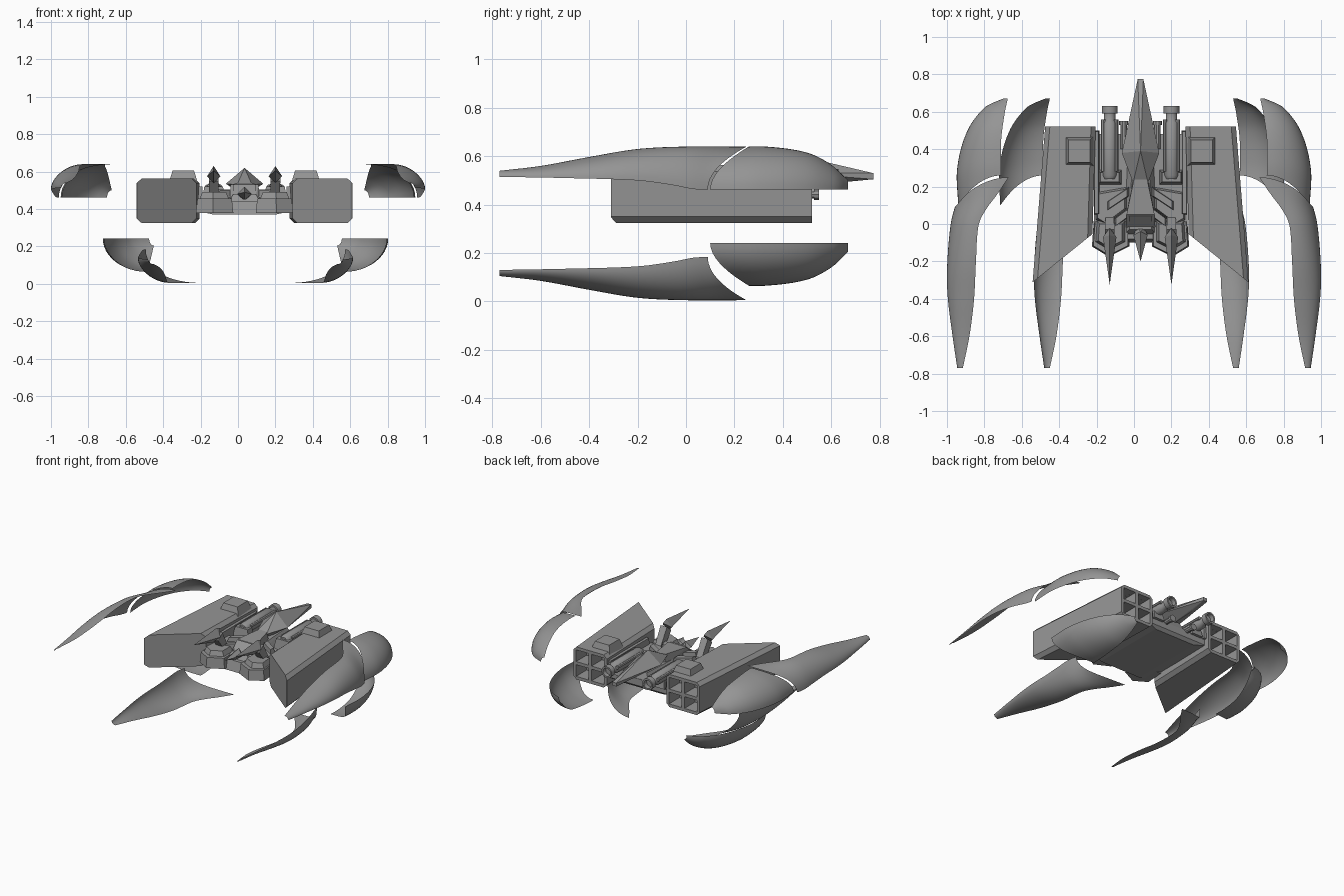
import bpy, bmesh
from math import sin, cos, pi, radians
from mathutils import Matrix

cube = bpy.data.objects.get("Cube")
if cube:
    bpy.data.objects.remove(cube, do_unlink=True)

grey = bpy.data.materials.new("hull grey")
grey.use_nodes = True
colour = (0.3, 0.3, 0.3, 1)
grey.diffuse_color = colour
grey.node_tree.nodes["Principled BSDF"].inputs["Base Color"].default_value = colour

CX = 0.035  # centre line of the body
SIDES = (("left", 1), ("right", -1))


def finish(name, bm, smooth=False):
    bmesh.ops.recalc_face_normals(bm, faces=bm.faces)
    mesh = bpy.data.meshes.new(name)
    bm.to_mesh(mesh)
    bm.free()
    mesh.materials.append(grey)
    obj = bpy.data.objects.new(name, mesh)
    bpy.context.collection.objects.link(obj)
    bpy.ops.object.select_all(action="DESELECT")
    obj.select_set(True)
    bpy.context.view_layer.objects.active = obj
    if smooth:
        bpy.ops.object.shade_smooth_by_angle(angle=radians(35))
    return obj


def hull(name, points, side=1):
    """Faceted solid around a few points, relative to the centre line."""
    bm = bmesh.new()
    for x, y, z in points:
        bm.verts.new((CX + side * x, y, z))
    bmesh.ops.convex_hull(bm, input=bm.verts)
    bmesh.ops.dissolve_limit(bm, angle_limit=0.01, verts=bm.verts, edges=bm.edges)
    return finish(name, bm)


def both(name, points):
    for label, side in SIDES:
        hull(label + "_" + name, points, side)


def pair(*points):
    return [(s * x, y, z) for x, y, z in points for s in (1, -1)]


def block(x, y, z, inset=0.0):
    """Corner points of a box whose top is drawn in by inset."""
    pts = [(a, b, z[0]) for a in x for b in y]
    return pts + [(a, b, z[1]) for a in (x[0] + inset, x[1] - inset)
                  for b in (y[0] + inset, y[1] - inset)]


def slab(outline, z0, z1, shrink=1.0):
    cx = sum(p[0] for p in outline) / len(outline)
    cy = sum(p[1] for p in outline) / len(outline)
    return [(x, y, z0) for x, y in outline] + [
        (cx + (x - cx) * shrink, cy + (y - cy) * shrink, z1) for x, y in outline]


def tube(name, x, z, profile, sides=12):
    """Lathe a (y, radius) profile about an axis along y."""
    bm = bmesh.new()
    rings = [[bm.verts.new((CX + x + r * cos(2 * pi * i / sides), y,
                            z + r * sin(2 * pi * i / sides)))
              for i in range(sides)] for y, r in profile]
    for a, b in zip(rings, rings[1:]):
        for i in range(sides):
            j = (i + 1) % sides
            bm.faces.new((a[i], a[j], b[j], b[i]))
    bm.faces.new(rings[0])
    bm.faces.new(rings[-1])
    return finish(name, bm, True)


def curve(table, y):
    """Smooth curve through (y, value) pairs."""
    n = len(table)
    slope = []
    for i in range(n):
        a, b = table[max(i - 1, 0)], table[min(i + 1, n - 1)]
        slope.append((b[1] - a[1]) / (b[0] - a[0]))
    y = min(max(y, table[0][0]), table[-1][0])
    i = max(k for k in range(n - 1) if table[k][0] <= y)
    (y0, v0), (y1, v1) = table[i], table[i + 1]
    h = y1 - y0
    t = (y - y0) / h
    return (v0 * (1 + 2 * t) * (1 - t) ** 2 + slope[i] * h * t * (1 - t) ** 2
            + v1 * t * t * (3 - 2 * t) - slope[i + 1] * h * t * t * (1 - t))


# Curved outer armour: inner edge x, outer edge x, top z and lower edge z along y
FANG = dict(
    inner=[(-.77, .915), (-.6, .88), (-.4, .855), (-.2, .845), (0, .83), (.08, .79), (.16, .73), (.25, .67)],
    outer=[(-.77, .945), (-.6, .97), (-.4, .995), (-.25, 1), (0, .98), (.12, .95)],
    top=[(-.77, .54), (-.6, .56), (-.4, .597), (-.2, .63), (0, .64), (.25, .64)],
    low=[(-.77, .515), (-.5, .51), (-.2, .5), (-.05, .48), (.04, .463), (.12, .463)])
COVER = dict(
    inner=[(.1, .7), (.27, .71), (.45, .71), (.6, .69), (.67, .675)],
    outer=[(.1, .94), (.3, .945), (.5, .89), (.63, .79), (.67, .7)],
    top=[(.1, .63), (.2, .637), (.33, .64), (.5, .615), (.6, .565), (.67, .5)],
    low=[(.1, .463), (.67, .463)])


def armour(name, shape, is_fang, side, lower):
    bm = bmesh.new()
    rows, cols = 28, 12
    grid = []
    for i in range(rows + 1):
        row = []
        for j in range(cols + 1):
            a = j / cols * pi / 2
            cut = 0.1 + 0.16 * cos(a) ** 2
            t = i / rows
            y = -.77 + (cut - .01 + .77) * t if is_fang else cut + (.67 - cut) * t
            xi, xo, top, low = (curve(shape[k], y) for k in ("inner", "outer", "top", "low"))
            x = xi + (xo - xi) * sin(a)
            z = low + (top - low) * cos(a)
            if lower:
                x -= 0.425 if is_fang else 0.185
                z = (0.645 if is_fang else 0.705) - z
            row.append(bm.verts.new((side * x + (0.04 if lower else 0), y, z)))
        grid.append(row)
    for a, b in zip(grid, grid[1:]):
        for j in range(cols):
            bm.faces.new((a[j], a[j + 1], b[j + 1], b[j]))
    finish(name, bm, True)


for label, side in SIDES:
    for level in ("upper", "lower"):
        armour(f"{label}_{level}_fang", FANG, True, side, level == "lower")
        armour(f"{label}_{level}_cover", COVER, False, side, level == "lower")

# Side pods: chamfered, cut on the diagonal in front, four launch cells behind
C, LOW, HIGH = 0.025, 0.325, 0.563
for label, side in SIDES:
    pts = []
    for y, a, b in ((.52, .24, .51), (-.31, .265, .577)):
        for x, c in ((a, C), (b, -C)):
            pts += [(x + c, y, LOW), (x, y, LOW + C), (x, y, HIGH - C), (x + c, y, HIGH)]
    pod = hull(label + "_pod", pts, side)
    bm = bmesh.new()
    bm.from_mesh(pod.data)
    cut = bmesh.ops.bisect_plane(bm, geom=bm.verts[:] + bm.edges[:] + bm.faces[:],
                                 plane_co=(CX + side * .265, -.06, 0),
                                 plane_no=(-side * .25, -.31, 0), clear_outer=True)
    bmesh.ops.contextual_create(bm, geom=[g for g in cut["geom_cut"] if isinstance(g, bmesh.types.BMEdge)])
    bmesh.ops.recalc_face_normals(bm, faces=bm.faces)
    bm.to_mesh(pod.data)
    bm.free()
    bm = bmesh.new()
    for x in (.313, .437):
        for z in (.39, .498):
            place = Matrix.Translation((CX + side * x, .5, z)) @ Matrix.Diagonal((.1, .2, .085, 1))
            bmesh.ops.create_cube(bm, size=1, matrix=place)
    cutter = finish("cell_cutter", bm)
    cutter.hide_render = True
    mod = pod.modifiers.new("cells", "BOOLEAN")
    mod.operation, mod.object, mod.solver = "DIFFERENCE", cutter, "EXACT"
    bpy.context.view_layer.objects.active = pod
    bpy.ops.object.modifier_apply(modifier=mod.name)
    bpy.data.objects.remove(cutter, do_unlink=True)
both("pod_block", block((.25, .405), (.31, .47), (.54, .605), .02))

# Central hull and rear deck
hull("belly", pair((.165, -.1, .37), (.165, .46, .37), (.25, -.08, .39), (.25, .48, .39),
                   (.25, -.08, .44), (.25, .48, .44)))
hull("spine", pair((.09, -.06, .43), (.07, .48, .43), (.06, -.03, .48), (.04, .46, .49)))
hull("cockpit", pair((.08, -.03, .44), (.075, .05, .53), (.035, .24, .54), (.04, .25, .45), (.06, -.02, .47)))
hull("cockpit_visor", pair((.062, -.03, .465), (.062, -.02, .465), (.062, .04, .532), (.062, .048, .525)))
hull("tail_spike", pair((.015, .775, .53), (.015, .775, .505), (.1, .38, .535), (.04, .22, .53))
     + [(0, .39, .62), (0, .3, .47), (0, .62, .49)])

# Stepped front armour and deck plates
claw = [(.25, .02), (.26, -.12), (.17, -.175), (.06, -.12), (.06, .02)]
both("claw", slab(claw, .38, .455, .92))
both("claw_plate", slab([(.17 + (x - .17) * .8, y * .8) for x, y in claw], .45, .49, .8))
both("shoulder_plate", slab([(.07, .2), (.2, .13), (.24, .17), (.24, .02), (.19, -.01), (.07, .08)], .43, .475, .85))
both("shoulder_rib", slab([(.06, .2), (.18, .12), (.18, .07), (.06, .15)], .46, .505, .8))
both("inner_rib", slab([(.06, .09), (.14, .03), (.14, -.02), (.06, .04)], .46, .5, .8))

# Bent horns and the short centre horn
both("horn_post", [(.165 + x, y, z) for x, y, z in
                   pair((.022, .05, .45), (.025, .0, .45), (.026, -.03, .59), (.026, -.08, .55))])
both("horn", [(.165 + x, y, z) for x, y, z in pair((.036, -.07, .575))
              + [(0, -.02, .615), (0, -.06, .63), (0, -.1, .54), (0, -.325, .605)]])
hull("centre_horn", pair((.038, -.06, .48), (.02, -.02, .46)) + [(0, -.04, .52), (0, -.08, .45), (0, -.2, .49)])

# Twin cannons with mounts, side rails and exhaust pipes
for label, side in SIDES:
    x = side * .165
    tube(label + "_cannon", x, .505, [(.24, .03), (.26, .04), (.54, .04), (.555, .03), (.59, .03),
                                      (.59, .042), (.63, .042), (.63, .03), (.6, .028)])
    for k in (-1, 1):
        tube(f"{label}_cannon_rail_{k + 2}", x + k * .034, .52, [(.28, .012), (.56, .012)], 8)
    tube(label + "_exhaust", side * .09, .442, [(.4, .018), (.53, .018), (.53, .024), (.55, .024)], 10)
both("cannon_mount", block((.1, .23), (.21, .29), (.43, .52), .015))
both("cannon_cradle", block((.12, .21), (.27, .5), (.43, .485), .01))
both("deck_wall", block((.22, .25), (.05, .5), (.43, .52), .005))
